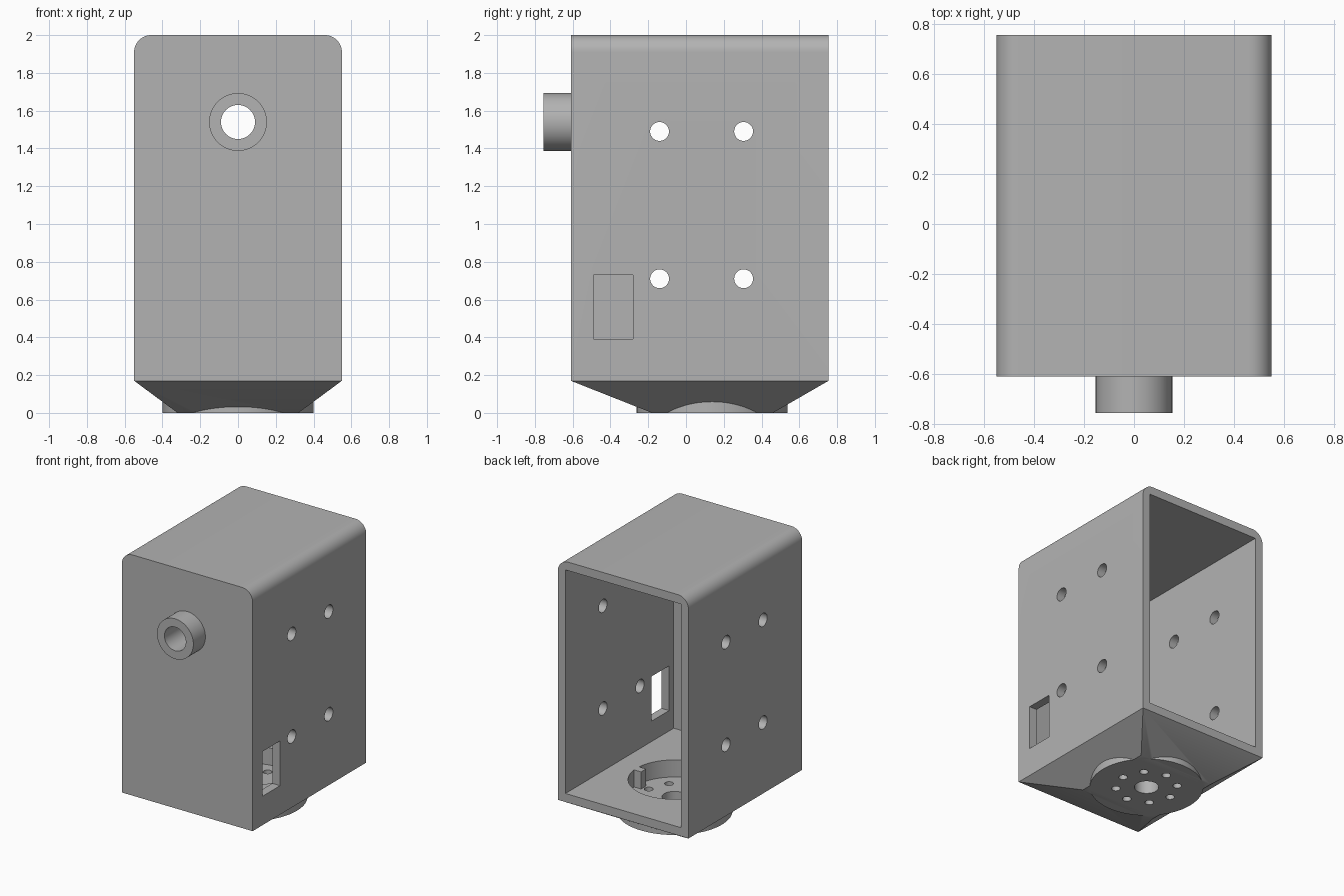
import bpy
import bmesh
from math import cos, sin, pi
from mathutils import Matrix, Vector

cube = bpy.data.objects.get("Cube")
if cube:
    bpy.data.objects.remove(cube, do_unlink=True)

# Main dimensions
HALF_W, FRONT, BACK = 0.55, -0.61, 0.755
BASE_Z, TOP, WALL, ROUND = 0.17, 2.0, 0.065, 0.09
HUB_Y, HUB_R = 0.138, 0.4
TUBE_Z = 1.54

grey = bpy.data.materials.new("plain grey")
grey.use_nodes = True
grey.diffuse_color = (0.45, 0.45, 0.45, 1)
grey.node_tree.nodes["Principled BSDF"].inputs["Base Color"].default_value = grey.diffuse_color


def make(name, bm):
    bmesh.ops.recalc_face_normals(bm, faces=bm.faces)
    mesh = bpy.data.meshes.new(name)
    bm.to_mesh(mesh)
    bm.free()
    mesh.materials.append(grey)
    obj = bpy.data.objects.new(name, mesh)
    bpy.context.collection.objects.link(obj)
    return obj


def box(name, low, high):
    low, high = Vector(low), Vector(high)
    bm = bmesh.new()
    bmesh.ops.create_cube(bm, size=1)
    bmesh.ops.scale(bm, vec=high - low, verts=bm.verts)
    bmesh.ops.translate(bm, vec=(low + high) / 2, verts=bm.verts)
    return make(name, bm)


def cylinder(name, start, end, radius, sides=64):
    start, end = Vector(start), Vector(end)
    turn = (end - start).to_track_quat('Z', 'Y').to_matrix().to_4x4()
    bm = bmesh.new()
    bmesh.ops.create_cone(bm, cap_ends=True, segments=sides, radius1=radius,
                          radius2=radius, depth=(end - start).length,
                          matrix=Matrix.Translation((start + end) / 2) @ turn)
    return make(name, bm)


def combine(target, part, operation):
    mod = target.modifiers.new(part.name, 'BOOLEAN')
    mod.operation, mod.solver, mod.object = operation, 'EXACT', part
    bpy.context.view_layer.objects.active = target
    bpy.ops.object.modifier_apply(modifier=mod.name)
    bpy.data.objects.remove(part, do_unlink=True)


# Housing: round-shouldered profile pushed from front to back
profile = [(-HALF_W, BASE_Z), (HALF_W, BASE_Z)]
for side, first in ((1, 0), (-1, pi / 2)):
    for i in range(13):
        a = first + i * pi / 24
        profile.append((side * (HALF_W - ROUND) + ROUND * cos(a), TOP - ROUND + ROUND * sin(a)))
bm = bmesh.new()
face = bm.faces.new([bm.verts.new((x, FRONT, z)) for x, z in profile])
grown = bmesh.ops.extrude_face_region(bm, geom=[face])["geom"]
bmesh.ops.translate(bm, vec=(0, BACK - FRONT, 0),
                    verts=[v for v in grown if isinstance(v, bmesh.types.BMVert)])
housing = make("housing", bm)

# Tapered base and round hub under the housing
bm = bmesh.new()
for x in (-1, 1):
    for y_top, y_low in ((FRONT, -0.18), (BACK, 0.46)):
        bm.verts.new((x * HALF_W, y_top, BASE_Z))
        bm.verts.new((x * 0.32, y_low, 0))
bmesh.ops.convex_hull(bm, input=bm.verts)
bmesh.ops.dissolve_limit(bm, angle_limit=0.01, verts=bm.verts, edges=bm.edges)
combine(housing, make("tapered_base", bm), 'UNION')
combine(housing, cylinder("hub", (0, HUB_Y, 0), (0, HUB_Y, 0.15), HUB_R, 96), 'UNION')

# Front tube
combine(housing, cylinder("tube", (0, -0.755, TUBE_Z), (0, FRONT + 0.03, TUBE_Z), 0.153), 'UNION')

# Hollow inside, open at the back
combine(housing, box("cavity", (-HALF_W + WALL, FRONT + WALL, BASE_Z + WALL),
                     (HALF_W - WALL, BACK + 0.2, TOP - WALL)), 'DIFFERENCE')
combine(housing, cylinder("bore", (0, -1, TUBE_Z), (0, FRONT + 0.2, TUBE_Z), 0.09), 'DIFFERENCE')

# Round pocket in the floor with its locating key
pocket = cylinder("pocket", (0, HUB_Y, 0.105), (0, HUB_Y, 0.4), 0.32, 96)
combine(pocket, box("key", (0.26, HUB_Y - 0.03, 0), (0.4, HUB_Y + 0.03, BASE_Z + WALL)), 'DIFFERENCE')
combine(housing, pocket, 'DIFFERENCE')

# Hub holes
combine(housing, cylinder("centre_hole", (0, HUB_Y, -0.1), (0, HUB_Y, 0.2), 0.086, 48), 'DIFFERENCE')
for i in range(8):
    x, y = 0.217 * cos(i * pi / 4), HUB_Y + 0.217 * sin(i * pi / 4)
    combine(housing, cylinder("hub_hole", (x, y, -0.1), (x, y, 0.2), 0.031, 24), 'DIFFERENCE')

# Side mounting holes through both walls
for y in (-0.14, 0.305):
    for z in (0.71, 1.49):
        combine(housing, cylinder("side_hole", (-1, y, z), (1, y, z), 0.05, 32), 'DIFFERENCE')

# Cable window in the left wall
combine(housing, box("window", (0.3, -0.49, 0.39), (0.8, -0.28, 0.73)), 'DIFFERENCE')

# Smooth the curves, keep the edges sharp
bpy.ops.object.select_all(action='DESELECT')
housing.select_set(True)
bpy.context.view_layer.objects.active = housing
bpy.ops.object.shade_smooth_by_angle(angle=pi / 6)
